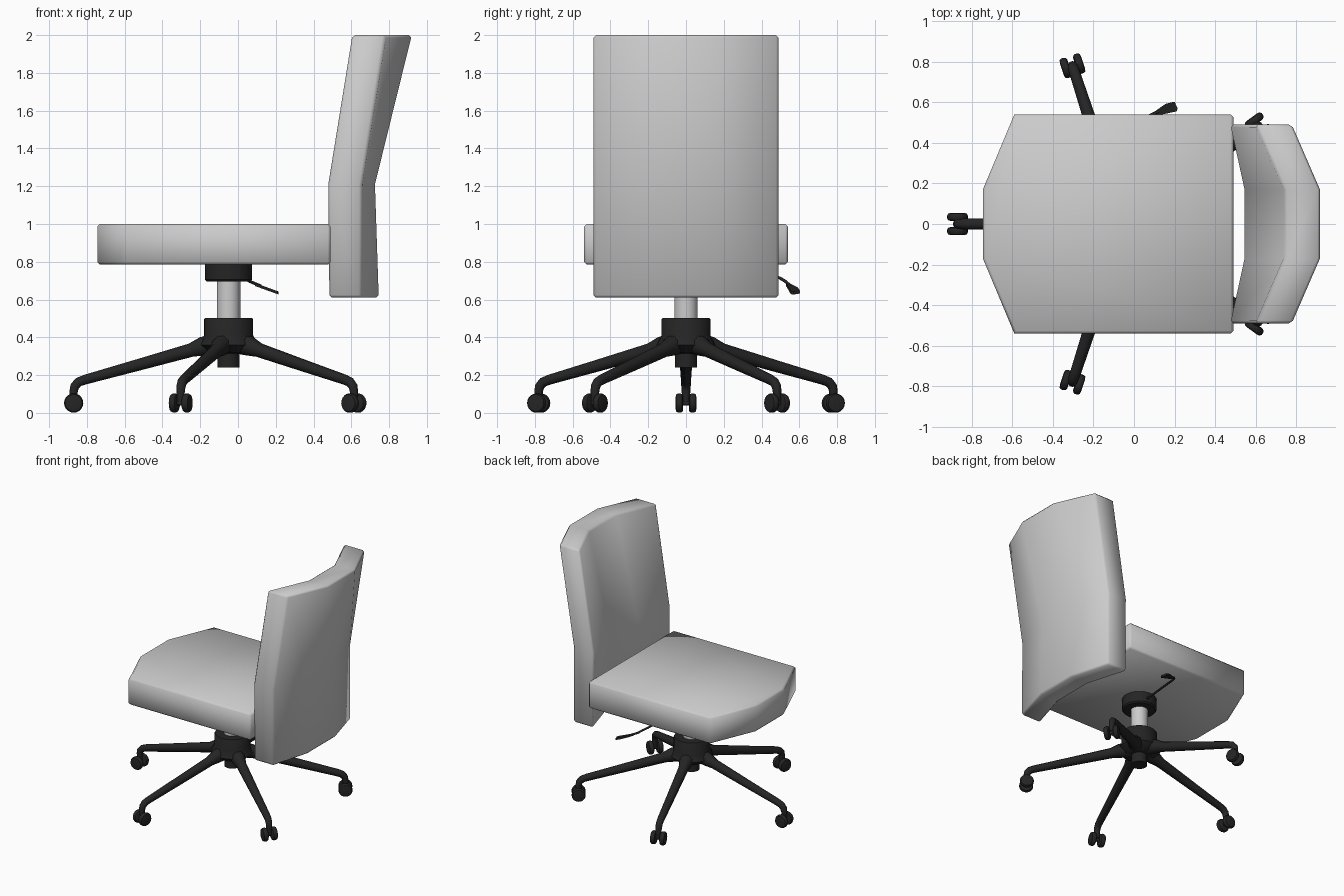
import bpy, bmesh, math
from mathutils import Matrix, Vector

if "Cube" in bpy.data.objects:
    bpy.data.objects.remove(bpy.data.objects["Cube"])

CX = -0.05          # axis of the swivel base
R = 0.82            # caster distance from that axis


def material(name, v):
    m = bpy.data.materials.new(name)
    m.diffuse_color = (v, v, v, 1)
    m.use_nodes = True
    m.node_tree.nodes["Principled BSDF"].inputs["Base Color"].default_value = m.diffuse_color
    return m


black = material("black_plastic", 0.018)
light = material("light_metal", 0.75)


def finish(ob, mat=None, angle=40):
    if mat:
        ob.data.materials.append(mat)
    bpy.ops.object.select_all(action='DESELECT')
    ob.select_set(True)
    bpy.context.view_layer.objects.active = ob
    bpy.ops.object.shade_smooth_by_angle(angle=math.radians(angle))
    return ob


def mesh_object(name, verts, faces, mat=None, angle=40, bevel=0):
    bm = bmesh.new()
    vs = [bm.verts.new(v) for v in verts]
    for f in faces:
        bm.faces.new([vs[i] for i in f])
    bmesh.ops.recalc_face_normals(bm, faces=bm.faces)
    me = bpy.data.meshes.new(name)
    bm.to_mesh(me)
    bm.free()
    ob = bpy.data.objects.new(name, me)
    bpy.context.collection.objects.link(ob)
    finish(ob, mat, angle)
    if bevel:
        b = ob.modifiers.new("soft_edge", 'BEVEL')
        b.width, b.segments = bevel, 1
        b.limit_method, b.angle_limit = 'ANGLE', math.radians(70)
    return ob


def prism(name, outline, z0, z1, slope=0, **kw):
    n = len(outline)
    verts = [(x, y, z + slope * x) for z in (z0, z1) for x, y in outline]
    faces = [range(n), range(n, 2 * n)]
    faces += [(i, (i + 1) % n, n + (i + 1) % n, n + i) for i in range(n)]
    return mesh_object(name, verts, faces, **kw)


def lathe(name, profile, mat, seg=32, matrix=Matrix()):
    """Turn (radius, z) points about the z axis, closing both ends."""
    verts, faces = [], []
    for r, z in profile:
        for k in range(seg):
            a = 2 * math.pi * k / seg
            verts.append(matrix @ Vector((r * math.cos(a), r * math.sin(a), z)))
    for j in range(len(profile) - 1):
        for k in range(seg):
            k2 = (k + 1) % seg
            faces.append((j * seg + k, j * seg + k2, (j + 1) * seg + k2, (j + 1) * seg + k))
    faces += [range(seg), range(len(verts) - seg, len(verts))]
    return mesh_object(name, verts, faces, mat)


def tube(name, pts, mat):
    """Round tube through (x, y, z, radius) points."""
    cu = bpy.data.curves.new(name, 'CURVE')
    cu.dimensions = '3D'
    cu.bevel_depth, cu.bevel_resolution, cu.use_fill_caps = 1, 3, True
    sp = cu.splines.new('POLY')
    sp.points.add(len(pts) - 1)
    for p, (x, y, z, r) in zip(sp.points, pts):
        p.co, p.radius = (x, y, z, 1), r
    ob = bpy.data.objects.new(name, cu)
    bpy.context.collection.objects.link(ob)
    bpy.ops.object.select_all(action='DESELECT')
    ob.select_set(True)
    bpy.context.view_layer.objects.active = ob
    bpy.ops.object.convert(target='MESH')
    return finish(bpy.context.object, mat)


# Seat cushion
half = [(-0.745, 0.17), (-0.59, 0.54), (0.49, 0.54)]
prism("seat", half + [(x, -y) for x, y in reversed(half)], 0.785, 1.0, angle=180, bevel=0.014)

# Backrest: curved shell; each level is z, side front, side rear, centre front, centre rear
levels = [(0.61, 0.48, 0.655, 0.575, 0.745),
          (1.21, 0.475, 0.655, 0.545, 0.725),
          (2.0, 0.60, 0.78, 0.74, 0.92)]
verts, faces = [], []
for z, sf, sr, cf, cr in levels:
    verts += [(sf, -0.49, z), (cf, -0.17, z), (cf, 0.17, z), (sf, 0.49, z),
              (sr, 0.49, z), (cr, 0.17, z), (cr, -0.17, z), (sr, -0.49, z)]
for j in (0, 8):
    faces += [(j + i, j + (i + 1) % 8, j + 8 + (i + 1) % 8, j + 8 + i) for i in range(8)]
for j in (0, 16):
    faces += [(j + i, j + i + 1, j + 6 - i, j + 7 - i) for i in range(3)]
mesh_object("backrest", verts, faces, angle=180, bevel=0.014)

# Central column
T = Matrix.Translation((CX, 0, 0))
lathe("seat_collar", [(0.115, 0.695), (0.125, 0.705), (0.125, 0.79)], black, matrix=T)
lathe("gas_column", [(0.062, 0.48), (0.062, 0.72)], light, matrix=T)
lathe("base_hub", [(0.058, 0.24), (0.058, 0.315), (0.11, 0.32), (0.155, 0.36),
                   (0.13, 0.41), (0.13, 0.495), (0.125, 0.502)], black, matrix=T)

# Five legs with twin-wheel casters
leg_path = [(0.08, 0.365, 0.056), (0.14, 0.352, 0.052), (0.2, 0.332, 0.038), (0.5, 0.248, 0.032),
            (0.76, 0.176, 0.027), (0.795, 0.163, 0.026), (0.815, 0.14, 0.025), (R, 0.115, 0.023),
            (R, 0.06, 0.02)]
wheel = [(0.036, -0.019), (0.047, -0.014), (0.051, -0.005), (0.051, 0.008), (0.045, 0.018), (0.03, 0.021)]
for i in range(5):
    a = math.pi + i * math.tau / 5
    c, s = math.cos(a), math.sin(a)
    tube(f"leg_{i + 1}", [(CX + r * c, r * s, z, w) for r, z, w in leg_path], black)
    spin = T @ Matrix.Rotation(a, 4, 'Z') @ Matrix.Translation((R, 0, 0.052))
    for side in (-1, 1):
        turn = Matrix.Rotation(-side * math.pi / 2, 4, 'X')
        lathe(f"wheel_{i + 1}_{'a' if side < 0 else 'b'}", wheel, black, 20,
              spin @ Matrix.Translation((0, side * 0.034, 0)) @ turn)
    lathe(f"axle_{i + 1}", [(0.014, -0.04), (0.014, 0.04)], black, 12,
          spin @ Matrix.Rotation(math.pi / 2, 4, 'X'))

# Height lever: bent rod and flat paddle
tube("lever_rod", [(-0.03, 0.08, 0.735, 0.008), (0.02, 0.46, 0.722, 0.008), (0.035, 0.495, 0.715, 0.008),
                   (0.06, 0.525, 0.697, 0.008), (0.12, 0.555, 0.672, 0.008)], black)
prism("lever_paddle", [(0.09, 0.53), (0.21, 0.555), (0.215, 0.57), (0.2, 0.603), (0.155, 0.592), (0.1, 0.553)],
      0.704, 0.72, slope=-0.36, mat=black)
